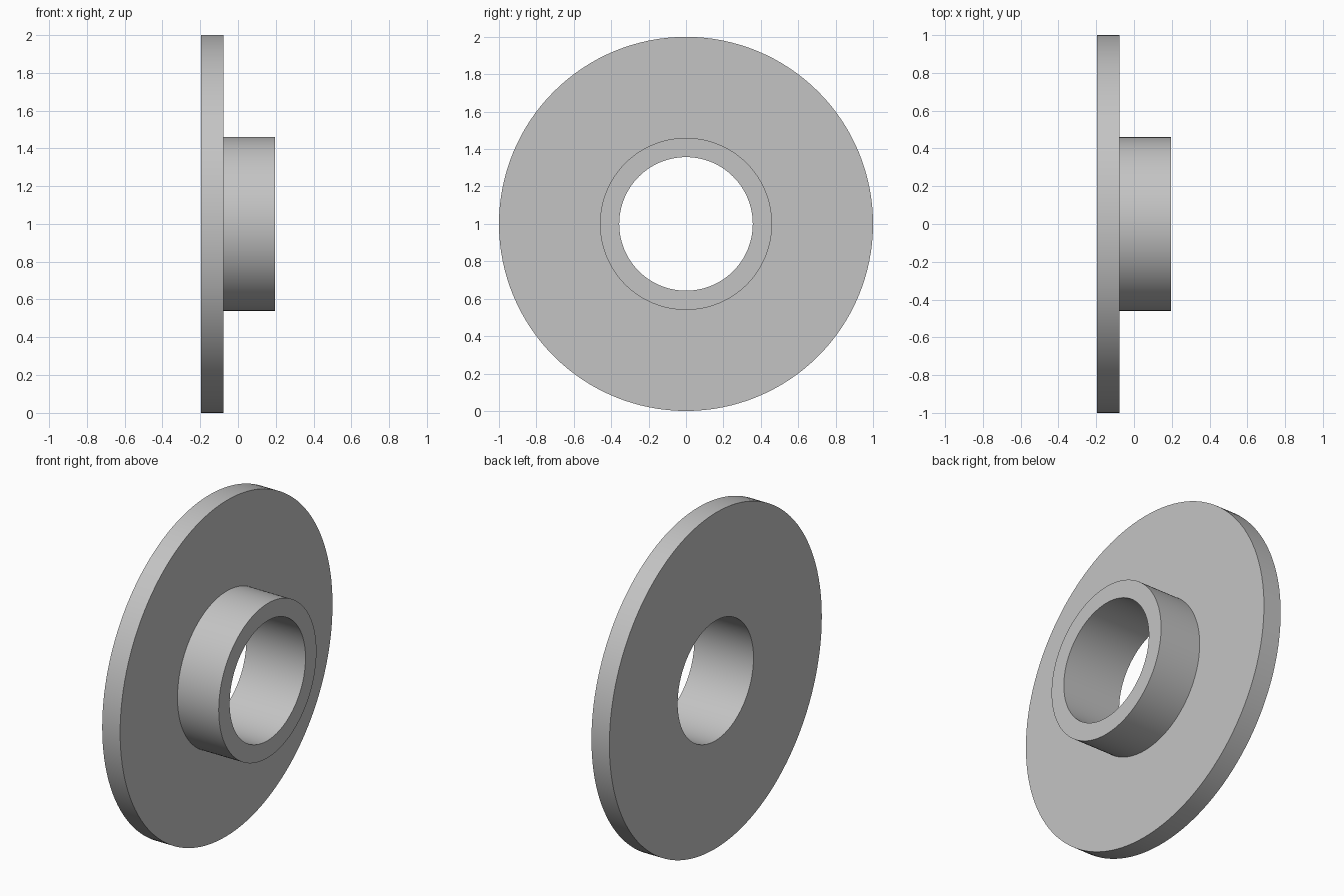
import bpy
import bmesh
import math
from mathutils import Matrix, Vector

cube = bpy.data.objects.get("Cube")
if cube:
    bpy.data.objects.remove(cube, do_unlink=True)

# Dimensions
SEGMENTS = 128
BORE, HUB, DISC = 0.357, 0.46, 1.0
BACK, STEP, FRONT = -0.195, -0.077, 0.195

# Plain grey metal
grey = bpy.data.materials.new("plain_grey")
grey.use_nodes = True
colour = (0.55, 0.55, 0.55, 1)
grey.diffuse_color = colour
grey.node_tree.nodes["Principled BSDF"].inputs["Base Color"].default_value = colour

# Flange cross-section (along the axis, radius), revolved around x
profile = [(BACK, BORE), (BACK, DISC), (STEP, DISC),
           (STEP, HUB), (FRONT, HUB), (FRONT, BORE)]
bm = bmesh.new()
verts = [bm.verts.new((x, 0, r)) for x, r in profile]
edges = [bm.edges.new((v, verts[(i + 1) % len(verts)])) for i, v in enumerate(verts)]
bmesh.ops.spin(bm, geom=verts + edges, cent=(0, 0, 0), axis=(1, 0, 0),
               angle=math.tau, steps=SEGMENTS, use_merge=True)
bmesh.ops.remove_doubles(bm, verts=bm.verts, dist=0.0001)
bmesh.ops.recalc_face_normals(bm, faces=bm.faces)
bmesh.ops.transform(bm, matrix=Matrix.Translation(Vector((0, 0, DISC))), verts=bm.verts)

mesh = bpy.data.meshes.new("flanged_hub")
bm.to_mesh(mesh)
bm.free()
mesh.materials.append(grey)
flange = bpy.data.objects.new("flanged_hub", mesh)
bpy.context.collection.objects.link(flange)

# Smooth round walls with crisp rims
bpy.ops.object.select_all(action="DESELECT")
flange.select_set(True)
bpy.context.view_layer.objects.active = flange
bpy.ops.object.shade_smooth_by_angle(angle=math.radians(30))
